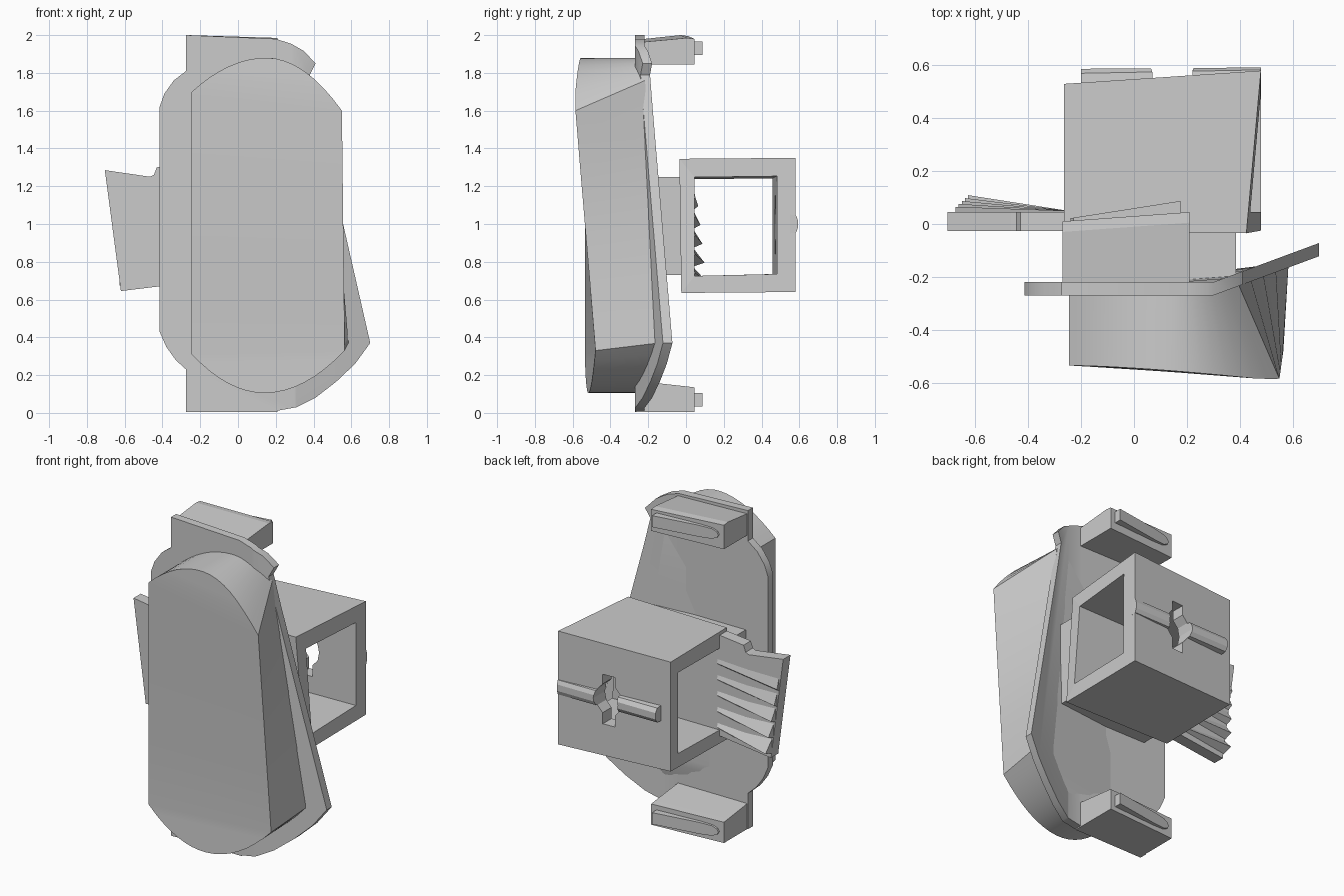
import bpy, bmesh
from math import sin, cos, pi

if "Cube" in bpy.data.objects:
    bpy.data.objects.remove(bpy.data.objects["Cube"])


def finish(name, bm, smooth=None):
    bmesh.ops.recalc_face_normals(bm, faces=bm.faces)
    me = bpy.data.meshes.new(name)
    bm.to_mesh(me)
    bm.free()
    ob = bpy.data.objects.new(name, me)
    bpy.context.collection.objects.link(ob)
    if smooth:
        bpy.ops.object.select_all(action='DESELECT')
        bpy.context.view_layer.objects.active = ob
        ob.select_set(True)
        bpy.ops.object.shade_smooth_by_angle(angle=smooth)
    return ob


def loft(name, a, b):
    """Closed solid between two matching rings of points."""
    bm = bmesh.new()
    ra, rb = [[bm.verts.new(p) for p in r] for r in (a, b)]
    n = len(a)
    bm.faces.new(ra)
    bm.faces.new(rb)
    for i in range(n):
        j = (i + 1) % n
        bm.faces.new((ra[i], ra[j], rb[j], rb[i]))
    return finish(name, bm)


def at_x(x, yz):
    return [(x, y, z) for y, z in yz]


def at_y(y, xz):
    return [(x, y, z) for x, z in xz]


def cut(ob, cutter):
    m = ob.modifiers.new("cut", 'BOOLEAN')
    m.operation, m.object, m.solver = 'DIFFERENCE', cutter, 'EXACT'
    bpy.context.view_layer.objects.active = ob
    bpy.ops.object.modifier_apply(modifier=m.name)


def flange_y(x):
    """Back surface of the flange, bending backwards on the right."""
    return -0.22 + 0.37 * max(0, x - 0.3)


# flange plate with a bent right side
outline = [(-.275, 2), (.2, 1.98), (.28, 1.955), (.35, 1.915), (.41, 1.85), (.38, 1.79),
           (.42, 1.6), (.70, .37), (.62, .26), (.52, .165), (.41, .08), (.31, .03), (.2, .01),
           (-.275, .005), (-.275, .23), (-.33, .28), (-.38, .35), (-.415, .43),
           (-.415, 1.62), (-.39, 1.69), (-.34, 1.76), (-.275, 1.81)]
bm = bmesh.new()
bm.faces.new([bm.verts.new(p) for p in at_y(0, outline)])
bmesh.ops.bisect_plane(bm, geom=bm.verts[:] + bm.edges[:] + bm.faces[:],
                       plane_co=(.3, 0, 0), plane_no=(1, 0, 0))
for v in bm.verts:
    v.co.y = flange_y(v.co.x)
ext = bmesh.ops.extrude_face_region(bm, geom=bm.faces[:], use_keep_orig=True)
for v in [g for g in ext['geom'] if isinstance(g, bmesh.types.BMVert)]:
    v.co.y -= 0.05
finish("flange_plate", bm, 0.45)


# main body: paired left/right chains from top apex to bottom apex
def chain(top, shoulder, heel, bottom, n=8):
    pts = []
    for i in range(1, n + 1):
        u = i / n
        pts.append((top[0] + (shoulder[0] - top[0]) * u, top[1] + (shoulder[1] - top[1]) * u * u))
    for i in (1, 2, 3):
        pts.append(tuple(s + (h - s) * i / 4 for s, h in zip(shoulder, heel)))
    for i in range(n, 0, -1):
        u = i / n
        pts.append((bottom[0] + (heel[0] - bottom[0]) * u, bottom[1] + (heel[1] - bottom[1]) * u * u))
    return pts


def front_y(x, z):
    twist = 0.055 * (1 - 2 * (z - .34) / 1.31)
    return -0.535 + max(-.06, min(.055, twist)) * max(0.0, (x + .245) / .8) ** 1.5


T, B = (.15, 1.88), (.14, .105)
left = chain(T, (-.245, 1.7), (-.245, .31), B)
right_f = chain(T, (.55, 1.6), (.565, .33), B)
right_b = chain(T, (.39, 1.76), (.585, .37), B)
bm = bmesh.new()


def side(pts, fy):
    return [bm.verts.new((x, fy(x, z), z)) for x, z in pts]


def back_y(x, z):
    return flange_y(x) - 0.03


def cap(l, r):
    bm.faces.new((l[0], l[1], r[1]))
    for i in range(1, len(l) - 2):
        bm.faces.new((l[i], l[i + 1], r[i + 1], r[i]))
    bm.faces.new((l[-2], l[-1], r[-2]))


tf, bf = side([T, B], front_y)
tb, bb = side([T, B], back_y)
lf = [tf] + side(left, front_y) + [bf]
rf = [tf] + side(right_f, front_y) + [bf]
lb = [tb] + side(left, back_y) + [bb]
rb = [tb] + side(right_b, back_y) + [bb]
cap(lf, rf)
cap(lb, rb)
for f, b in ((lf, lb), (rf, rb)):
    for i in range(len(f) - 1):
        bm.faces.new((f[i], f[i + 1], b[i + 1], b[i]))
finish("main_body", bm, 0.5)

# top and bottom clips, each with a wedge catch rounded at its left end
for tag, under, top_f, top_b, c in (("top", 1.845, 1.975, 2.0, 1.93), ("bottom", .005, .17, .14, .07)):
    def prof(yb):
        return [(-.265, under), (-.265, top_f), (yb - .04, top_b), (yb, top_b - .005), (yb, under)]
    right_end = [(y, z - (.015 if tag == "top" and z > 1.9 else 0)) for y, z in prof(.045)]
    loft(tag + "_clip", at_x(-.27, prof(.01)), at_x(.21, right_end))
    h = .036
    ring = [(.175, c - h), (.175, c + h), (-.12, c + h)]
    ring += [(-.16 - .08 * sin(pi * k / 6), c + h * cos(pi * k / 6)) for k in range(1, 6)]
    ring += [(-.12, c - h)]
    loft(tag + "_catch", at_y(-.02, ring),
         [(x, .022 + .065 * (x + .24) / .415, z) for x, z in ring])

# mounting pad between flange and socket
pad = [(-.26, .73), (.385, .73), (.385, 1.25), (-.26, 1.25)]
loft("mounting_pad", at_y(-.24, pad), at_y(0, pad))

# square socket, open along x
a = at_x(-.265, [(-.025, .64), (.53, .65), (.53, 1.335), (-.025, 1.34)])
b = [(.48, -.025, .635), (.48, .58, .64), (.48, .58, 1.35), (.425, -.035, 1.345)]
socket = loft("square_socket", a, b)
bore = loft("bore_cutter", at_x(-.4, [(.045, .725), (.455, .735), (.455, 1.24), (.045, 1.235)]),
            at_x(.6, [(.045, .725), (.485, .735), (.485, 1.255), (.045, 1.25)]))
cut(socket, bore)

# raised bar across the back of the socket
rail = loft("back_rail", at_x(-.2, [(.51, .95), (.57, .955), (.587, .98), (.587, 1.02), (.57, 1.045), (.51, 1.05)]),
            at_x(.48, [(.55, .95), (.583, .955), (.592, .98), (.592, 1.02), (.583, 1.045), (.55, 1.05)]))

# keyhole through the rear wall
half = [(.04, .84), (.04, .91), (.075, .95), (.085, 1.0), (.075, 1.05), (.04, 1.09), (.04, 1.15)]
key = [(.145 + x, z) for x, z in half] + [(.145 - x, z) for x, z in reversed(half)]
keyhole = loft("keyhole_cutter", at_y(.4, key), at_y(.7, key))
cut(socket, keyhole)
cut(rail, keyhole)
for c in (bore, keyhole):
    bpy.data.objects.remove(c)

# thumb tab on the left
tab = [(-.25, .69), (-.62, .645), (-.705, 1.285), (-.465, 1.25), (-.445, 1.26), (-.43, 1.30),
       (-.25, 1.32)]
loft("thumb_tab", at_y(-.027, tab), at_y(.045, tab))

# grip ribs that rise towards the tab's free end
for i in range(5):
    z = 1.17 - .1 * i
    h = .02 + .011 * i
    x = -.675 + .012 * i
    loft("grip_rib_%d" % (i + 1),
         at_x(x, [(.04, z), (.045 + h, z - .075), (.04, z - .095)]),
         at_x(-.25, [(.04, z + .02), (.05, z - .03), (.04, z - .04)]))
